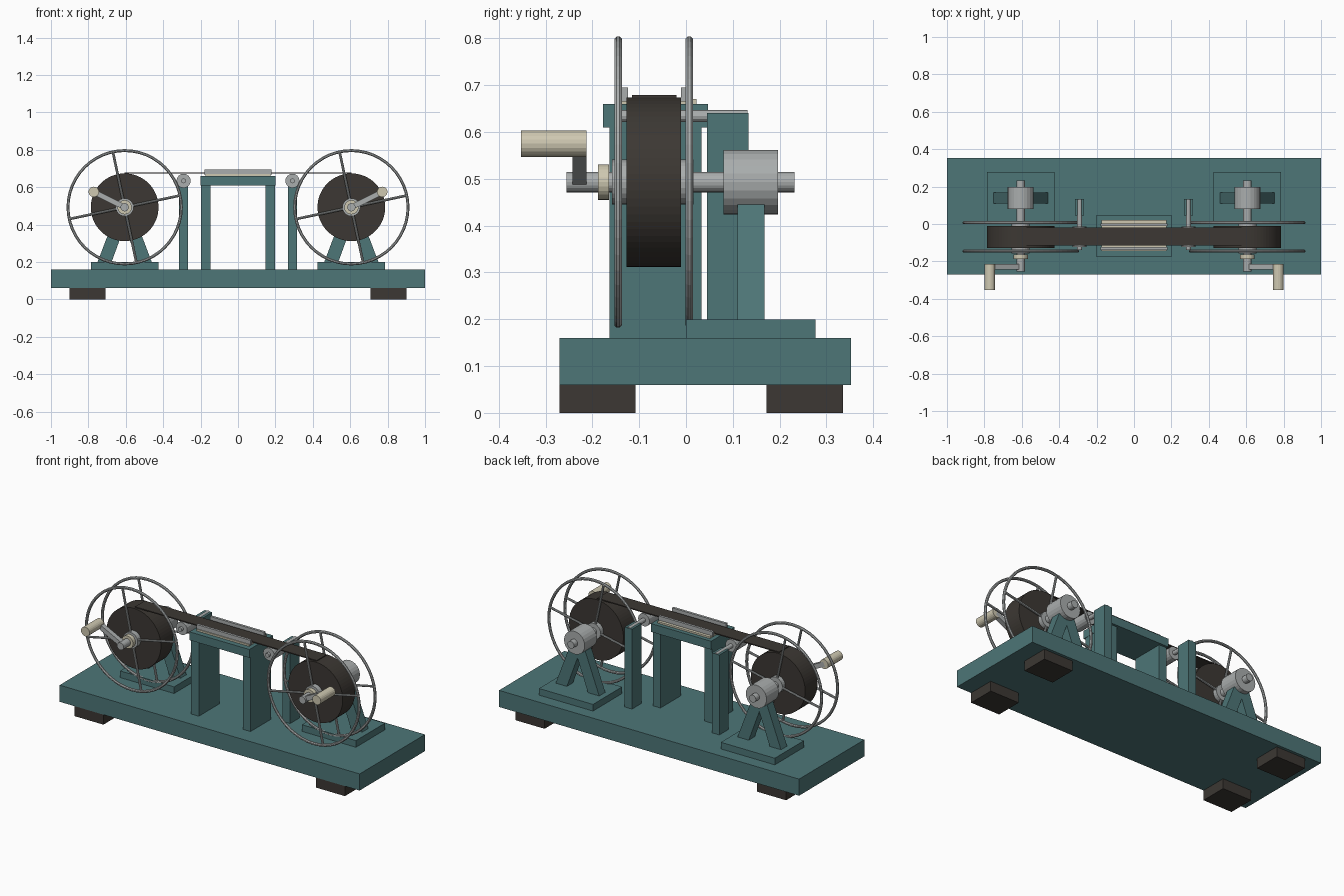
import bpy, bmesh, math
from mathutils import Matrix, Vector

if "Cube" in bpy.data.objects:
    bpy.data.objects.remove(bpy.data.objects["Cube"])


def material(name, rgb):
    m = bpy.data.materials.new(name)
    m.diffuse_color = (*rgb, 1)
    m.use_nodes = True
    m.node_tree.nodes["Principled BSDF"].inputs["Base Color"].default_value = m.diffuse_color
    return m


TEAL = material("teal_paint", (0.075, 0.18, 0.185))
DARK = material("dark_film", (0.045, 0.039, 0.033))
CREAM = material("pale_brass", (0.62, 0.58, 0.44))
STEEL = material("steel", (0.4, 0.42, 0.42))


def finish(name, bm, mat):
    bmesh.ops.recalc_face_normals(bm, faces=bm.faces)
    me = bpy.data.meshes.new(name)
    bm.to_mesh(me)
    bm.free()
    me.materials.append(mat)
    ob = bpy.data.objects.new(name, me)
    bpy.context.collection.objects.link(ob)
    return ob


def box(name, x, y, z, mat):
    """Box from (min, max) pairs."""
    bm = bmesh.new()
    size = [b - a for a, b in (x, y, z)]
    mid = [(a + b) / 2 for a, b in (x, y, z)]
    bmesh.ops.create_cube(bm, size=1, matrix=Matrix.Translation(mid) @ Matrix.Diagonal((*size, 1)))
    return finish(name, bm, mat)


def prism(name, pts, y, mat):
    """Extrude an x-z outline along y."""
    bm = bmesh.new()
    face = bm.faces.new([bm.verts.new((px, y[0], pz)) for px, pz in pts])
    ext = bmesh.ops.extrude_face_region(bm, geom=[face])
    verts = [v for v in ext["geom"] if isinstance(v, bmesh.types.BMVert)]
    bmesh.ops.translate(bm, verts=verts, vec=(0, y[1] - y[0], 0))
    return finish(name, bm, mat)


def rod(bm, a, b, r, sides):
    a, b = Vector(a), Vector(b)
    d = b - a
    rot = d.to_track_quat('Z', 'Y').to_matrix().to_4x4()
    bmesh.ops.create_cone(bm, cap_ends=True, segments=sides, radius1=r, radius2=r,
                          depth=d.length, matrix=Matrix.Translation((a + b) / 2) @ rot)


def cyl(name, x, y, z, r, mat, sides=24):
    """Cylinder along y."""
    bm = bmesh.new()
    rod(bm, (x, y[0], z), (x, y[1], z), r, sides)
    return finish(name, bm, mat)


def flange(name, cx, cy, cz, R=0.303, r=0.0085, n=48, k=8):
    """Open reel flange: round rim with two crossing spokes."""
    bm = bmesh.new()
    rings = []
    for i in range(n):
        a = 2 * math.pi * i / n
        ring = []
        for j in range(k):
            b = 2 * math.pi * (j + 0.5) / k
            q = R + r * math.cos(b)
            ring.append(bm.verts.new((cx + q * math.cos(a), cy + r * math.sin(b), cz + q * math.sin(a))))
        rings.append(ring)
    for i in range(n):
        p, q = rings[i], rings[(i + 1) % n]
        for j in range(k):
            bm.faces.new((p[j], p[(j + 1) % k], q[(j + 1) % k], q[j]))
    for deg in (12, 102):
        a = math.radians(deg)
        dx, dz = R * math.cos(a), R * math.sin(a)
        rod(bm, (cx - dx, cy, cz - dz), (cx + dx, cy, cz + dz), 0.007, 8)
    return finish(name, bm, STEEL)


AX, AZ = 0.606, 0.493

# Base board and feet
box("base_board", (-1, 1), (-0.27, 0.352), (0.06, 0.16), TEAL)
for s, side in ((-1, "left"), (1, "right")):
    fx = sorted((s * 0.708, s * 0.902))
    box(f"{side}_front_foot", fx, (-0.27, -0.108), (0, 0.06), DARK)
    box(f"{side}_back_foot", fx, (0.172, 0.335), (0, 0.06), DARK)

    # Bearing stand with splayed legs
    c = s * AX
    box(f"{side}_stand_pad", (c - 0.18, c + 0.18), (0, 0.277), (0.16, 0.2), TEAL)
    for t, tag in ((-1, "a"), (1, "b")):
        prism(f"{side}_stand_leg_{tag}",
              [(c + t * 0.145, 0.2), (c + t * 0.07, 0.2), (c - t * 0.02, 0.445), (c + t * 0.052, 0.445)],
              (0.11, 0.168), TEAL)
    cyl(f"{side}_bearing", c, (0.08, 0.197), AZ, 0.069, STEEL)

    # Reel: axle, hub, film pack and flanges
    cyl(f"{side}_axle", c, (-0.255, 0.232), AZ, 0.022, STEEL, 20)
    cyl(f"{side}_hub", c, (-0.158, 0.016), AZ, 0.048, STEEL)
    cyl(f"{side}_collar", c, (-0.188, -0.164), AZ, 0.038, CREAM)
    cyl(f"{side}_film_pack", c, (-0.127, -0.011), AZ, 0.181, DARK, 64)
    flange(f"{side}_front_flange", c, -0.145, AZ)
    flange(f"{side}_back_flange", c, 0.007, AZ)

    # Crank
    hx, hz = s * 0.165, 0.082
    n = Vector((-hz, hx)).normalized() * 0.014
    prism(f"{side}_crank_arm",
          [(c + n.x, AZ + n.y), (c + hx + n.x, AZ + hz + n.y),
           (c + hx - n.x, AZ + hz - n.y), (c - n.x, AZ - n.y)], (-0.242, -0.213), STEEL)
    cyl(f"{side}_crank_handle", c + hx, (-0.353, -0.213), AZ + hz, 0.028, CREAM, 20)

    # Guide roller and post
    rx = s * 0.291
    box(f"{side}_roller_post", (rx - 0.025, rx + 0.025), (0.045, 0.134), (0.16, 0.641), TEAL)
    cyl(f"{side}_roller_axle", rx, (-0.138, 0.131), 0.634, 0.013, STEEL, 12)
    cyl(f"{side}_roller", rx, (-0.122, -0.014), 0.634, 0.038, STEEL, 16)

    # Gate table legs
    box(f"{side}_gate_leg", sorted((s * 0.147, s * 0.198)), (-0.163, 0.033), (0.16, 0.612), TEAL)

# Viewing gate
box("gate_table", (-0.2, 0.2), (-0.177, 0.047), (0.61, 0.66), TEAL)
box("gate_plate", (-0.175, 0.175), (-0.145, 0.022), (0.66, 0.67), CREAM)
box("gate_front_rail", (-0.18, 0.18), (-0.139, -0.124), (0.665, 0.695), STEEL)
box("gate_back_rail", (-0.18, 0.18), (-0.011, 0.004), (0.665, 0.695), STEEL)

# Film strip running between the reels
box("film_strip", (-AX, AX), (-0.115, -0.02), (0.673, 0.679), DARK)
